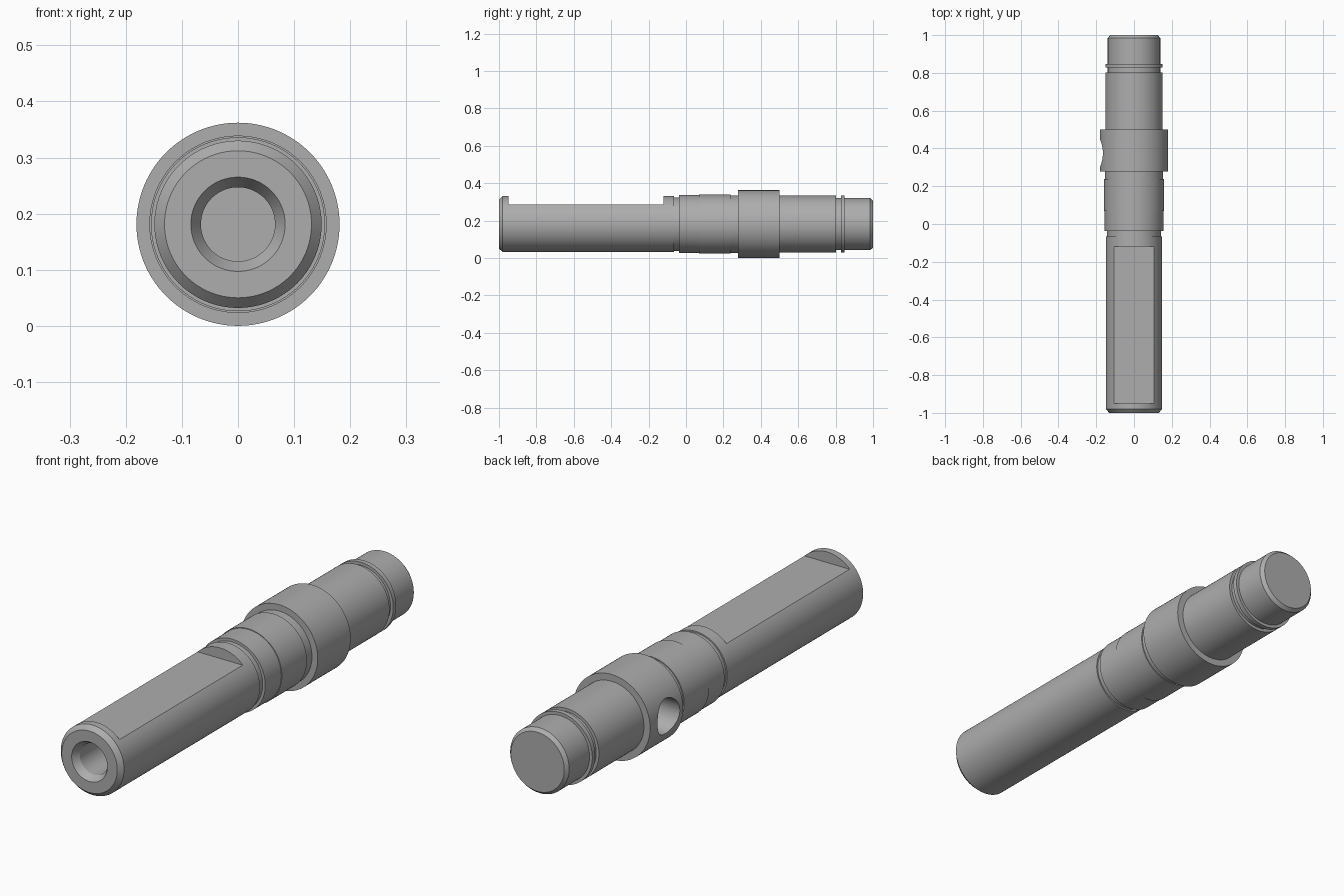
import bpy, bmesh, math
from mathutils import Matrix, Vector

cube = bpy.data.objects.get("Cube")
if cube:
    bpy.data.objects.remove(cube, do_unlink=True)

AXIS_Z = 0.181
SEGMENTS = 128

steel = bpy.data.materials.new("steel_grey")
steel.use_nodes = True
GREY = (0.42, 0.42, 0.42, 1)
steel.diffuse_color = GREY
steel.node_tree.nodes["Principled BSDF"].inputs["Base Color"].default_value = GREY


def make_object(name, bm):
    mesh = bpy.data.meshes.new(name)
    bmesh.ops.recalc_face_normals(bm, faces=bm.faces)
    bm.to_mesh(mesh)
    bm.free()
    mesh.materials.append(steel)
    obj = bpy.data.objects.new(name, mesh)
    bpy.context.collection.objects.link(obj)
    return obj


def lathe(name, profile):
    """Turn (y, radius) points around the shaft axis."""
    bm = bmesh.new()
    verts = [bm.verts.new((r, y, AXIS_Z)) for y, r in profile]
    edges = [bm.edges.new(pair) for pair in zip(verts, verts[1:])]
    bmesh.ops.spin(bm, geom=verts + edges, cent=(0, 0, AXIS_Z), axis=(0, 1, 0),
                   angle=math.tau, steps=SEGMENTS, use_duplicate=False)
    bmesh.ops.remove_doubles(bm, verts=bm.verts, dist=1e-5)
    return make_object(name, bm)


def cut(target, cutter):
    """Subtract the cutter, then drop it."""
    mod = target.modifiers.new("cut", "BOOLEAN")
    mod.operation = "DIFFERENCE"
    mod.solver = "EXACT"
    mod.object = cutter
    bpy.ops.object.select_all(action="DESELECT")
    bpy.context.view_layer.objects.active = target
    target.select_set(True)
    bpy.ops.object.modifier_apply(modifier=mod.name)
    bpy.data.objects.remove(cutter, do_unlink=True)


# Stepped shaft, from the bottom of the front bore to the rear end
shaft = lathe("stepped_shaft", [
    (-0.70, 0), (-0.70, 0.066), (-0.97, 0.066), (-1, 0.084),      # bore
    (-1, 0.131), (-0.98, 0.149), (-0.065, 0.149),                 # front rod
    (-0.065, 0.143), (-0.038, 0.143),                             # groove
    (-0.038, 0.155), (0.07, 0.155), (0.07, 0.158), (0.238, 0.158),
    (0.238, 0.154), (0.278, 0.154),                               # seat
    (0.278, 0.181), (0.5, 0.181),                                 # collar
    (0.5, 0.152), (0.803, 0.152),                                 # rear rod
    (0.803, 0.139), (0.828, 0.139), (0.828, 0.152), (0.848, 0.152),
    (0.848, 0.139), (0.985, 0.139), (1, 0.126), (1, 0),           # rear tip
])

# Milled flat on top of the front rod
flat_from, flat_to, flat_z = -0.95, -0.12, 0.285
bm = bmesh.new()
bmesh.ops.create_cube(bm, size=1, matrix=Matrix.Translation(
    (0, (flat_from + flat_to) / 2, flat_z + 0.1))
    @ Matrix.Diagonal((0.5, flat_to - flat_from, 0.2, 1)))
cut(shaft, make_object("flat_cutter", bm))

# Blind cross hole in the right side of the collar
bm = bmesh.new()
bmesh.ops.create_cone(bm, cap_ends=True, segments=64, radius1=0.075, radius2=0.075,
                      depth=0.3, matrix=Matrix.Translation((-0.18, 0.375, AXIS_Z))
                      @ Matrix.Rotation(math.pi / 2, 4, "Y"))
cut(shaft, make_object("cross_hole_cutter", bm))

bpy.ops.object.shade_smooth_by_angle(angle=math.radians(25))
